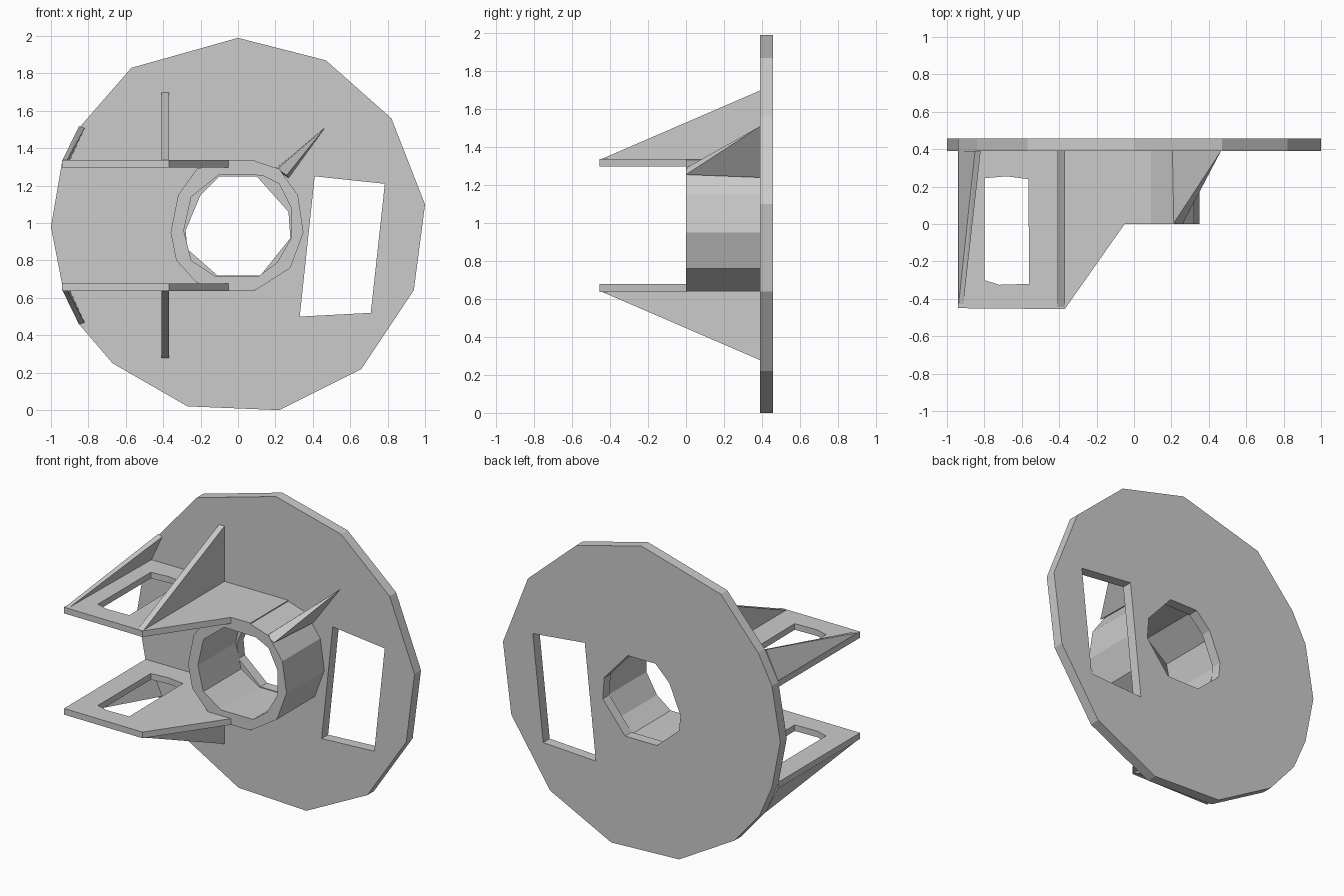
import bpy, bmesh
from math import pi

if "Cube" in bpy.data.objects:
    bpy.data.objects.remove(bpy.data.objects["Cube"])

MID = 0.988  # height of the up/down symmetry plane
ROT = {"XZ": (pi / 2, 0, 0), "XY": (0, 0, 0), "YZ": (pi / 2, 0, pi / 2)}
AXIS = {"XZ": 1, "XY": 2, "YZ": 0}


def plate(name, loops, plane, lo, hi):
    """Flat outline (first loop) with holes (other loops), extruded from lo to hi."""
    cu = bpy.data.curves.new(name, 'CURVE')
    cu.dimensions = '2D'
    cu.fill_mode = 'BOTH'
    cu.extrude = (hi - lo) / 2
    for loop in loops:
        sp = cu.splines.new('POLY')
        sp.points.add(len(loop) - 1)
        for p, (a, b) in zip(sp.points, loop):
            p.co = (a, b, 0, 1)
        sp.use_cyclic_u = True
        sp.use_smooth = False
    ob = bpy.data.objects.new(name, cu)
    bpy.context.collection.objects.link(ob)
    ob.rotation_euler = ROT[plane]
    ob.location[AXIS[plane]] = (lo + hi) / 2
    bpy.ops.object.select_all(action='DESELECT')
    ob.select_set(True)
    bpy.context.view_layer.objects.active = ob
    bpy.ops.object.convert(target='MESH')


def hull(name, pts):
    """Faceted solid around a few points."""
    bm = bmesh.new()
    for p in pts:
        bm.verts.new(p)
    bmesh.ops.convex_hull(bm, input=bm.verts)
    bmesh.ops.recalc_face_normals(bm, faces=bm.faces)
    me = bpy.data.meshes.new(name)
    bm.to_mesh(me)
    bm.free()
    bpy.context.collection.objects.link(bpy.data.objects.new(name, me))


# Round back plate with bore and slot
rim = [(0, 1.99), (0.47, 1.87), (0.82, 1.56), (1.0, 1.1), (0.94, 0.64), (0.66, 0.22),
       (0.22, 0.0), (-0.27, 0.02), (-0.67, 0.25), (-0.85, 0.46), (-0.94, 0.67),
       (-1.0, 0.98), (-0.94, 1.33), (-0.84, 1.52), (-0.57, 1.83)]
bore = [(-0.1, 1.25), (0.1, 1.25), (0.27, 1.06), (0.28, 0.92), (0.12, 0.72),
        (-0.11, 0.72), (-0.27, 0.86), (-0.28, 0.96), (-0.2, 1.15)]
slot = [(0.41, 1.25), (0.785, 1.21), (0.71, 0.52), (0.33, 0.5)]
plate("back_disc", [rim, bore, slot], "XZ", 0.39, 0.457)

# Central tube, its bore slightly wider than the hole in the disc
collar = [(-0.06, 1.33), (0.08, 1.335), (0.22, 1.29), (0.32, 1.15), (0.35, 0.95), (0.28, 0.76),
          (0.1, 0.645), (-0.05, 0.645), (-0.22, 0.68), (-0.33, 0.8), (-0.36, 0.95),
          (-0.32, 1.15), (-0.22, 1.29)]
tube_bore = [(-0.1, 1.26), (0.13, 1.255), (0.22, 1.21), (0.285, 1.08), (0.285, 0.92),
             (0.21, 0.79), (0.11, 0.715), (-0.12, 0.715), (-0.25, 0.8), (-0.29, 0.96), (-0.25, 1.14)]
plate("center_tube", [collar, tube_bore], "XZ", 0.0, 0.39)

# Thin spur from the tube to the disc
hull("tube_spur", [(0.21, 0, 1.29), (0.26, 0, 1.255), (0.465, 0.39, 1.51),
                   (0.2, 0.39, 1.29), (0.27, 0.39, 1.24)])

# Upper and lower arms with windows and gussets
arm = [(-0.94, -0.45), (-0.37, -0.455), (-0.05, 0), (0.09, 0), (0.09, 0.39), (-0.94, 0.39)]
window = [(-0.8, -0.3), (-0.72, -0.325), (-0.56, -0.32), (-0.565, 0.24), (-0.68, 0.255), (-0.8, 0.245)]
for side, s in (("upper", 1), ("lower", -1)):
    lo, hi = sorted((MID + s * 0.31, MID + s * 0.35))
    plate(side + "_arm", [arm, window], "XY", lo, hi)
    top = MID + s * 0.345
    plate(side + "_rib", [[(-0.455, top), (0.39, MID + s * 0.71), (0.39, top)]], "YZ", -0.41, -0.37)
    hull(side + "_edge_gusset", [(-0.94, -0.45, top), (-0.915, -0.45, top), (-0.94, 0.39, top),
                                 (-0.9, 0.39, top), (-0.85, 0.39, MID + s * 0.53),
                                 (-0.82, 0.39, MID + s * 0.52)])
